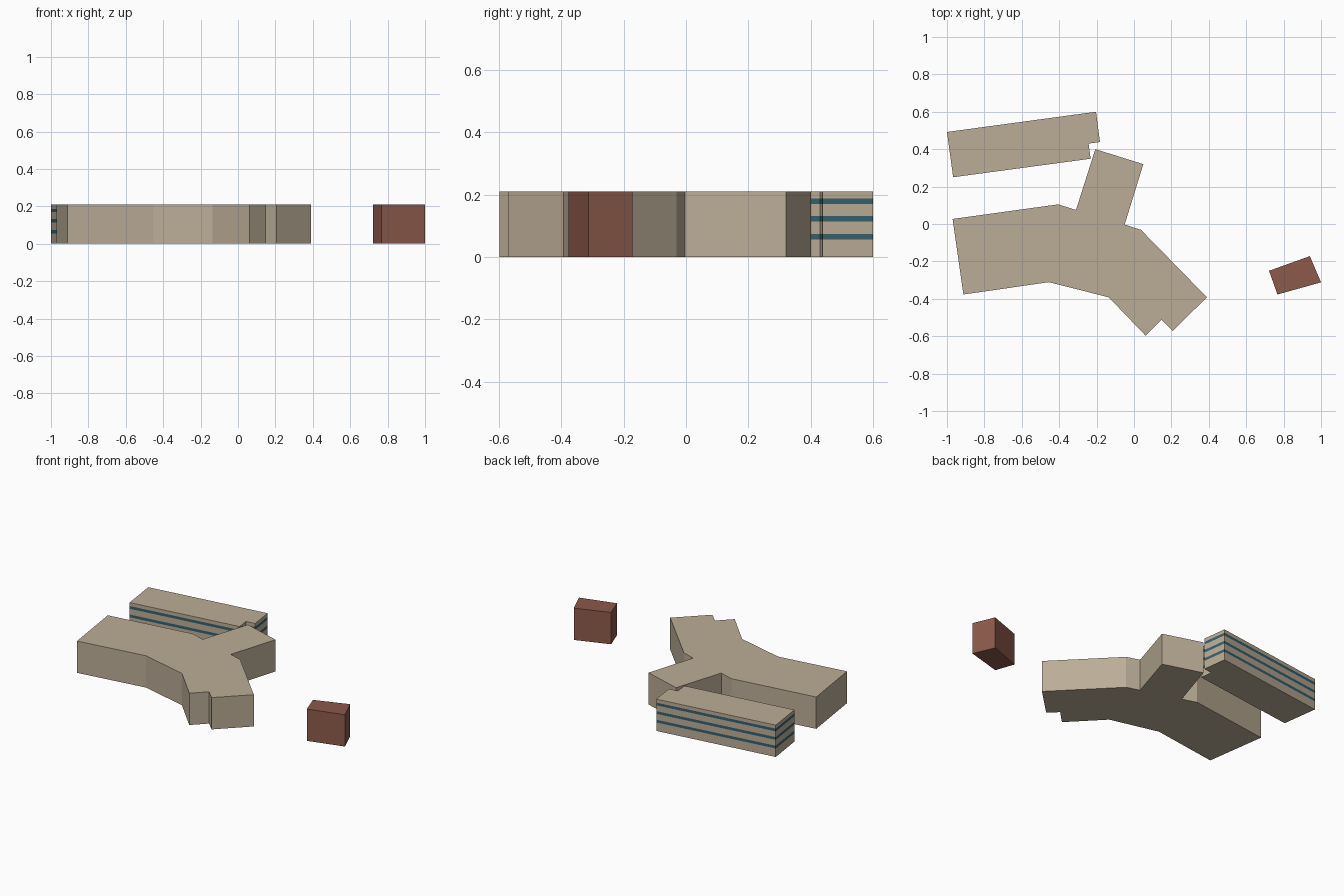
import bpy
import bmesh

if "Cube" in bpy.data.objects:
    bpy.data.objects.remove(bpy.data.objects["Cube"])

HEIGHT = 0.21


def material(name, rgb):
    mat = bpy.data.materials.new(name)
    mat.diffuse_color = (*rgb, 1)
    mat.use_nodes = True
    mat.node_tree.nodes["Principled BSDF"].inputs["Base Color"].default_value = mat.diffuse_color
    return mat


stone = material("tan_stone", (0.50, 0.42, 0.31))
glass = material("teal_glass", (0.035, 0.12, 0.16))
brick = material("red_brick", (0.26, 0.10, 0.07))


def block(name, outline, levels, mats):
    """Closed prism on a footprint; wall rows alternate between the materials."""
    bm = bmesh.new()
    rings = [[bm.verts.new((x, y, z)) for x, y in outline] for z in levels]
    n = len(outline)
    bm.faces.new(rings[0])
    bm.faces.new(rings[-1])
    for row, (low, high) in enumerate(zip(rings, rings[1:])):
        for i in range(n):
            j = (i + 1) % n
            face = bm.faces.new((low[i], low[j], high[j], high[i]))
            face.material_index = row % len(mats)
    bmesh.ops.recalc_face_normals(bm, faces=bm.faces)
    mesh = bpy.data.meshes.new(name)
    bm.to_mesh(mesh)
    bm.free()
    for mat in mats:
        mesh.materials.append(mat)
    obj = bpy.data.objects.new(name, mesh)
    bpy.context.collection.objects.link(obj)
    return obj


# Large three-winged building
block("main_building", [
    (-0.97, 0.027), (-0.405, 0.105), (-0.31, 0.075), (-0.207, 0.40),
    (0.05, 0.32), (-0.05, -0.003), (0.037, -0.031), (0.39, -0.392),
    (0.207, -0.571), (0.147, -0.512), (0.062, -0.597), (-0.135, -0.392),
    (-0.455, -0.311), (-0.912, -0.377)], [0, HEIGHT], [stone])

# Long building with three window bands around its walls
bands = [0]
for z in (0.065, 0.122, 0.178):
    bands += [z - 0.009, z + 0.009]
block("banded_building", [
    (-1.0, 0.492), (-0.203, 0.60), (-0.182, 0.438), (-0.243, 0.43),
    (-0.232, 0.349), (-0.967, 0.25)], bands + [HEIGHT], [stone, glass])

# Small detached brick block
block("small_building", [
    (0.722, -0.25), (0.94, -0.172), (1.0, -0.312), (0.767, -0.377)],
    [0, HEIGHT], [brick])
